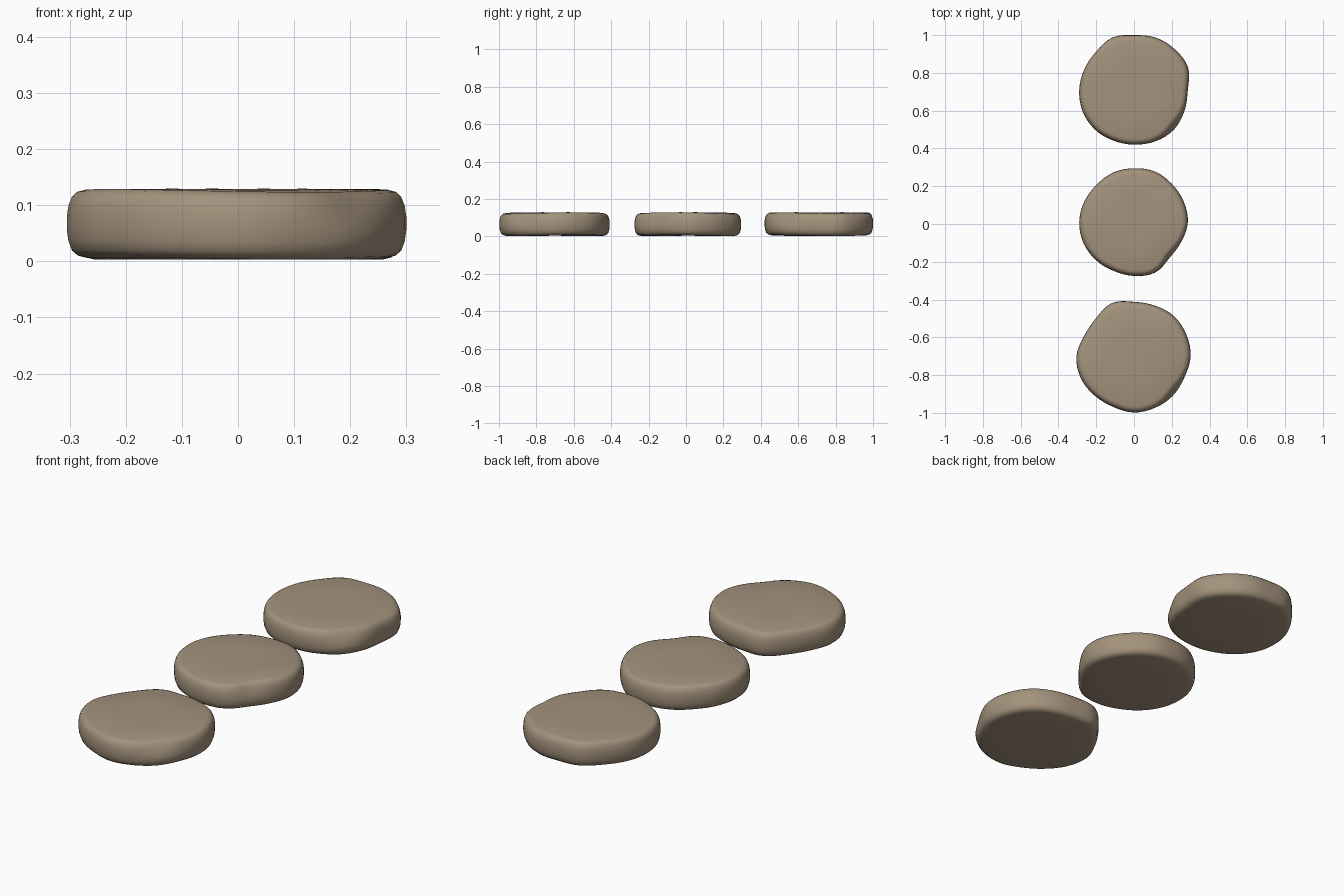
import bpy, bmesh, math

cube = bpy.data.objects.get("Cube")
if cube:
    bpy.data.objects.remove(cube, do_unlink=True)

stone_mat = bpy.data.materials.new("warm_tan_stone")
stone_mat.use_nodes = True
colour = (0.37, 0.29, 0.205, 1)
stone_mat.diffuse_color = colour
stone_mat.node_tree.nodes["Principled BSDF"].inputs["Base Color"].default_value = colour
stone_mat.node_tree.nodes["Principled BSDF"].inputs["Roughness"].default_value = 0.9

SEGMENTS = 64
# Side profile, bottom to top: (share of the outline radius, height)
PROFILE = [(0.45, 0.004), (0.88, 0.005), (0.935, 0.009), (0.97, 0.018), (0.99, 0.034),
           (1.0, 0.055), (1.0, 0.078), (0.99, 0.098), (0.97, 0.113),
           (0.94, 0.122), (0.89, 0.126), (0.45, 0.128)]


def outline_radius(radii, angle):
    """Smooth closed curve through evenly spaced radii."""
    n = len(radii)
    t = angle / math.tau * n
    i = int(t)
    f = t - i
    a, b, c, d = (radii[(i + k) % n] for k in (-1, 0, 1, 2))
    return b + 0.5 * f * (c - a + f * (2*a - 5*b + 4*c - d + f * (3*(b - c) + d - a)))


def make_stone(name, centre_y, radii, chip, phase):
    bm = bmesh.new()
    rings = []
    for share, z in PROFILE:
        ring = []
        for s in range(SEGMENTS):
            a = math.tau * s / SEGMENTS
            # Worn corner at the front left eases the upper edge inward
            gap = (math.degrees(a) - 318 + 180) % 360 - 180
            wear = chip * math.exp(-(gap / 16) ** 2) * max(0, (z - 0.05) / 0.08)
            r = outline_radius(radii, a) * (share - wear * share ** 4)
            wobble = 0.003 * share * math.sin(2 * a + phase) * (1 if z > 0.06 else 0.8)
            ring.append(bm.verts.new((r * math.cos(a), centre_y + r * math.sin(a), z + wobble)))
        rings.append(ring)
    for low, high in zip(rings, rings[1:]):
        for s in range(SEGMENTS):
            t = (s + 1) % SEGMENTS
            bm.faces.new((low[s], low[t], high[t], high[s]))
    # Close both faces with a central fan
    for ring, z in ((rings[0][::-1], 0.004), (rings[-1], 0.129)):
        hub = bm.verts.new((0, centre_y, z))
        for s in range(SEGMENTS):
            bm.faces.new((ring[s], ring[(s + 1) % SEGMENTS], hub))
    bmesh.ops.recalc_face_normals(bm, faces=bm.faces)
    mesh = bpy.data.meshes.new(name)
    bm.to_mesh(mesh)
    bm.free()
    mesh.materials.append(stone_mat)
    mesh.polygons.foreach_set("use_smooth", [True] * len(mesh.polygons))
    obj = bpy.data.objects.new(name, mesh)
    bpy.context.collection.objects.link(obj)


# Outline radii run anticlockwise from the +x side
make_stone("front_stone", -0.70,
           [.30, .30, .30, .29, .288, .305, .285, .285,
            .305, .305, .295, .29, .298, .295, .295, .29], 0.09, 0.5)
make_stone("middle_stone", 0.01,
           [.285, .285, .285, .29, .285, .285, .28, .285,
            .29, .29, .285, .28, .285, .29, .268, .272], 0.06, 2.2)
make_stone("back_stone", 0.71,
           [.285, .31, .305, .30, .29, .30, .285, .285,
            .29, .295, .295, .29, .29, .295, .30, .29], 0.09, 4.0)
